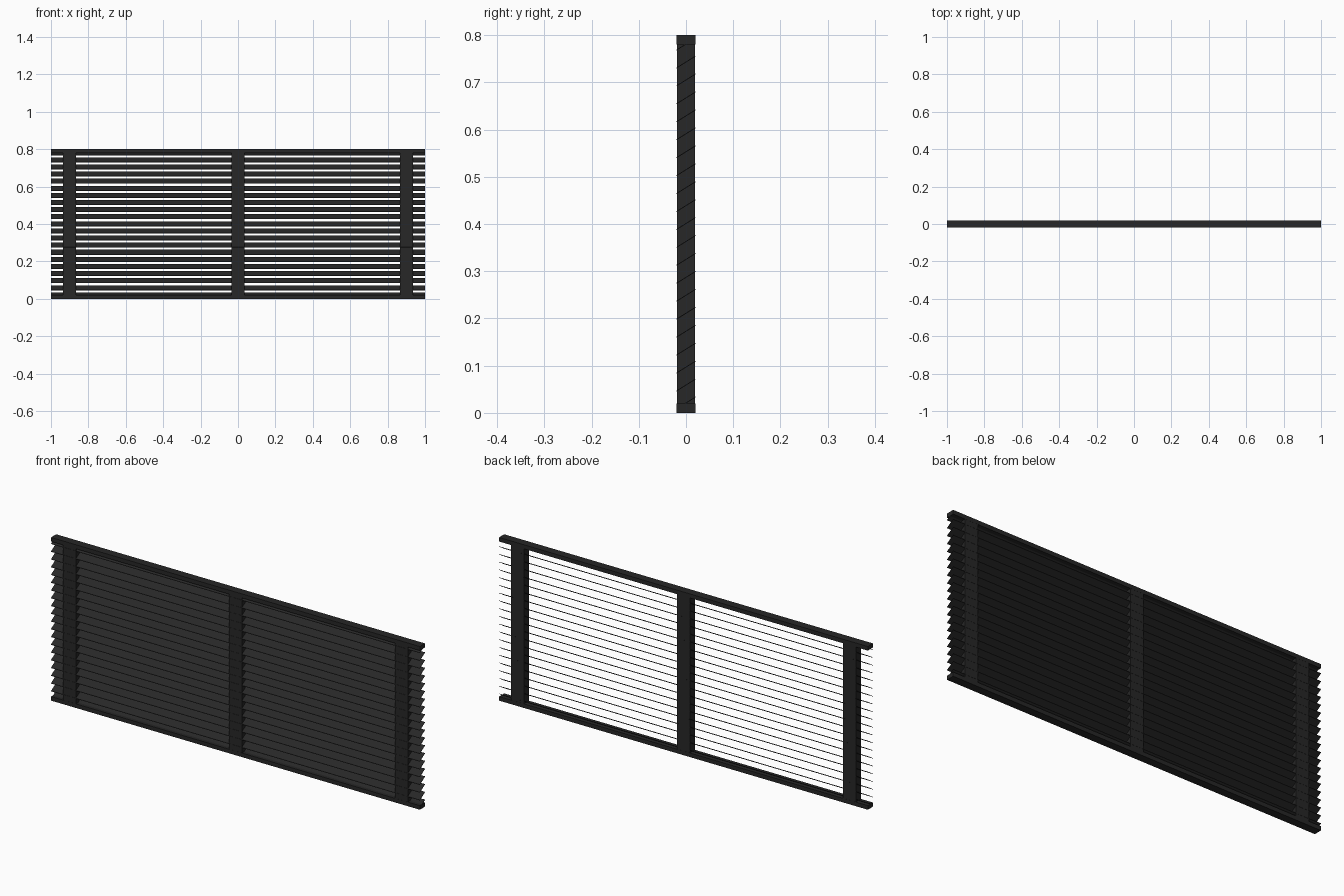
import bpy

if "Cube" in bpy.data.objects:
    bpy.data.objects.remove(bpy.data.objects["Cube"])

# dark painted metal
mat = bpy.data.materials.new("dark_metal")
mat.diffuse_color = (0.02, 0.02, 0.02, 1)
mat.use_nodes = True
mat.node_tree.nodes["Principled BSDF"].inputs["Base Color"].default_value = mat.diffuse_color


def make(name, verts, faces):
    me = bpy.data.meshes.new(name)
    me.from_pydata(verts, [], faces)
    me.materials.append(mat)
    ob = bpy.data.objects.new(name, me)
    bpy.context.collection.objects.link(ob)
    return ob


def extrude_x(name, profile, x0, x1):
    """Closed prism from a (y, z) profile listed counter-clockwise seen from +x."""
    n = len(profile)
    verts = [(x, y, z) for x in (x0, x1) for y, z in profile]
    faces = [tuple(reversed(range(n))), tuple(range(n, 2 * n))]
    faces += [(i, (i + 1) % n, (i + 1) % n + n, i + n) for i in range(n)]
    return make(name, verts, faces)


def bar(name, x0, x1, z0, z1, d=0.02):
    return extrude_x(name, [(-d, z0), (d, z0), (d, z1), (-d, z1)], x0, x1)


# top and bottom rails
bar("bottom_rail", -1, 1, 0, 0.02)
bar("top_rail", -1, 1, 0.78, 0.8)

# vertical posts
for label, x in (("left", -0.9), ("middle", 0), ("right", 0.9)):
    bar(label + "_post", x - 0.035, x + 0.035, 0.01, 0.79, 0.0195)

# louvre slats, low at the front and high at the back
COUNT, PITCH, RISE, T = 21, 0.038, 0.0125, 0.001
for i in range(COUNT):
    z = 0.021 + i * PITCH
    extrude_x(f"slat_{i + 1}", [(-0.02, z - RISE - T), (0.02, z + RISE - T),
                                (0.02, z + RISE + T), (-0.02, z - RISE + T)], -1, 1)
